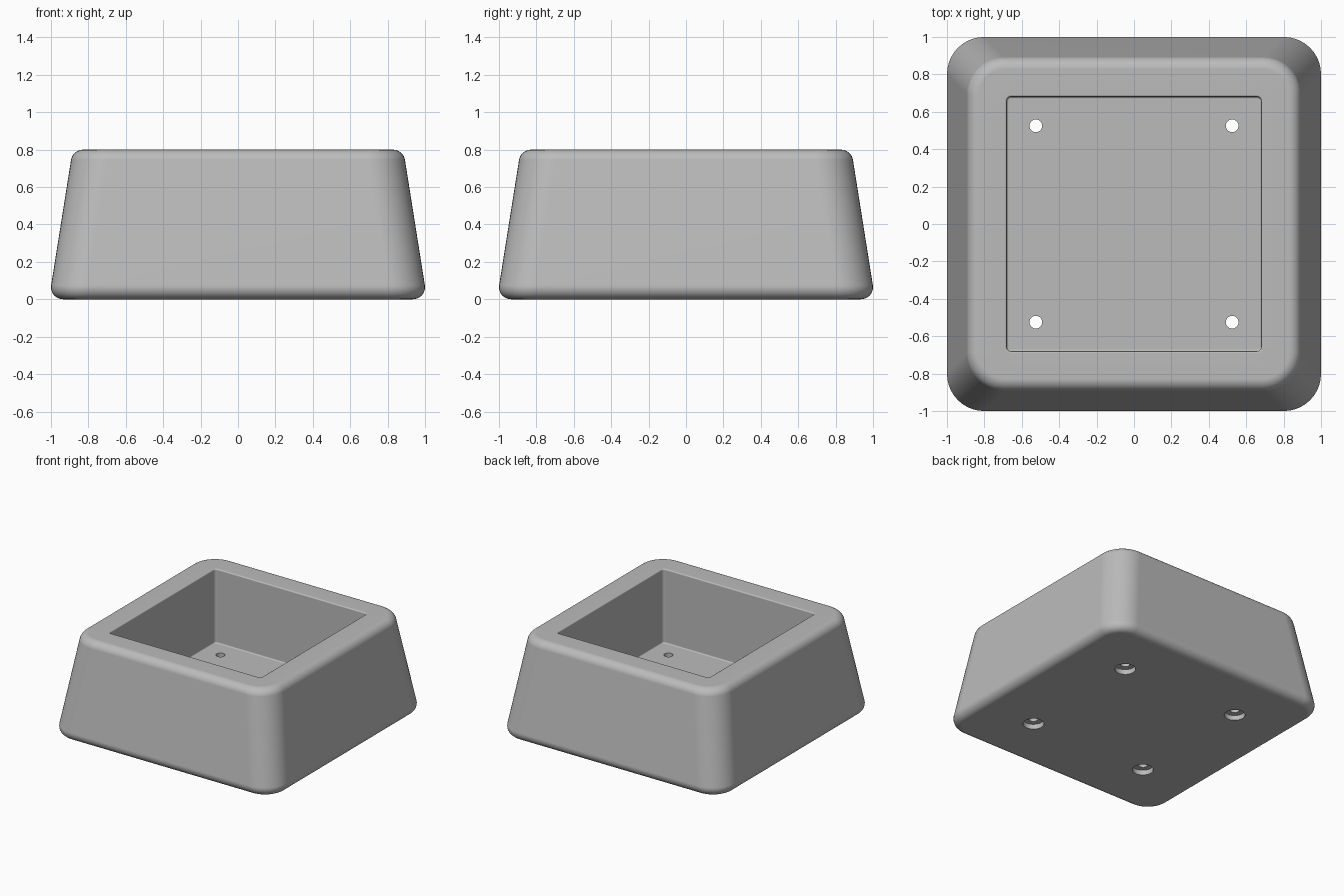
import bpy
import bmesh
import math

old = bpy.data.objects.get("Cube")
if old:
    bpy.data.objects.remove(old, do_unlink=True)

HEIGHT, BOTTOM, TOP = 0.8, 1.011, 0.884    # outer half widths, before rounding
FILLET, CORNER = 0.065, 0.2
POCKET, FLOOR, EDGE = 0.68, 0.2, 0.01      # pocket half width, floor height, small rounding
STEPS = 10

grey = bpy.data.materials.new("plain grey")
grey.use_nodes = True
grey.diffuse_color = (0.5, 0.5, 0.5, 1)
grey.node_tree.nodes["Principled BSDF"].inputs["Base Color"].default_value = (0.5, 0.5, 0.5, 1)


def rounded_square(bm, half, radius, z):
    """Ring of vertices around a square with rounded corners."""
    ring = []
    for quarter in range(4):
        mid = math.radians(45 + 90 * quarter)
        cx = math.copysign(half - radius, math.cos(mid))
        cy = math.copysign(half - radius, math.sin(mid))
        for i in range(STEPS + 1):
            a = mid + math.radians(90) * (i / STEPS - 0.5)
            ring.append(bm.verts.new((cx + radius * math.cos(a), cy + radius * math.sin(a), z)))
    return ring


def arc(cx, cz, radius, start, end, steps):
    """Points of a fillet, as half width and height, angles in degrees."""
    for i in range(steps + 1):
        a = math.radians(start + (end - start) * i / steps)
        yield cx + radius * math.cos(a), cz + radius * math.sin(a)


def loft(name, rings, bm):
    for low, high in zip(rings, rings[1:]):
        n = len(low)
        for i in range(n):
            j = (i + 1) % n
            bm.faces.new((low[i], low[j], high[j], high[i]))
    bm.faces.new(rings[0][::-1])
    bm.faces.new(rings[-1])
    bmesh.ops.recalc_face_normals(bm, faces=bm.faces)
    mesh = bpy.data.meshes.new(name)
    bm.to_mesh(mesh)
    bm.free()
    mesh.materials.append(grey)
    obj = bpy.data.objects.new(name, mesh)
    bpy.context.collection.objects.link(obj)
    return obj


# Tapered outer shell with filleted edges, then the square pocket
draft = math.atan((BOTTOM - TOP) / HEIGHT)
tilt = math.degrees(draft)
low_x = BOTTOM - FILLET * math.tan(math.pi / 4 + draft / 2)
high_x = TOP - FILLET * math.tan(math.pi / 4 - draft / 2)
outer = list(arc(low_x, FILLET, FILLET, -90, tilt, 9))
outer += arc(high_x, HEIGHT - FILLET, FILLET, tilt, 90, 9)

bm = bmesh.new()
rings = []
for half, z in outer:
    centre = BOTTOM - CORNER - (BOTTOM - TOP) * z / HEIGHT
    rings.append(rounded_square(bm, half, half - centre, z))
inner = list(arc(POCKET + EDGE, HEIGHT - EDGE, EDGE, 90, 180, 4))
inner += arc(POCKET - EDGE, FLOOR + EDGE, EDGE, 0, -90, 4)
for half, z in inner:
    rings.append(rounded_square(bm, half, half - POCKET + 2 * EDGE + 0.002, z))
body = loft("planter_body", rings, bm)

# Stepped cutters: narrow through hole with a wide recess underneath
for sx in (-1, 1):
    for sy in (-1, 1):
        cut = bmesh.new()
        rings = []
        for radius, z in ((0.077, -0.1), (0.077, 0.04), (0.034, 0.04), (0.034, 0.4)):
            rings.append([cut.verts.new((0.525 * sx + radius * math.cos(k * math.tau / 32),
                                         0.525 * sy + radius * math.sin(k * math.tau / 32), z))
                          for k in range(32)])
        cutter = loft("hole_cutter", rings, cut)
        cutter.hide_render = True
        mod = body.modifiers.new("hole", 'BOOLEAN')
        mod.object = cutter
        mod.operation = 'DIFFERENCE'
        mod.solver = 'EXACT'
        bpy.context.view_layer.objects.active = body
        bpy.ops.object.modifier_apply(modifier=mod.name)
        bpy.data.objects.remove(cutter, do_unlink=True)

# Smooth fillets, crisp hole rims and flat walls
bpy.ops.object.select_all(action='DESELECT')
body.select_set(True)
bpy.context.view_layer.objects.active = body
bpy.ops.object.shade_smooth_by_angle(angle=math.radians(35))
weighted = body.modifiers.new("even_normals", 'WEIGHTED_NORMAL')
weighted.keep_sharp = True
